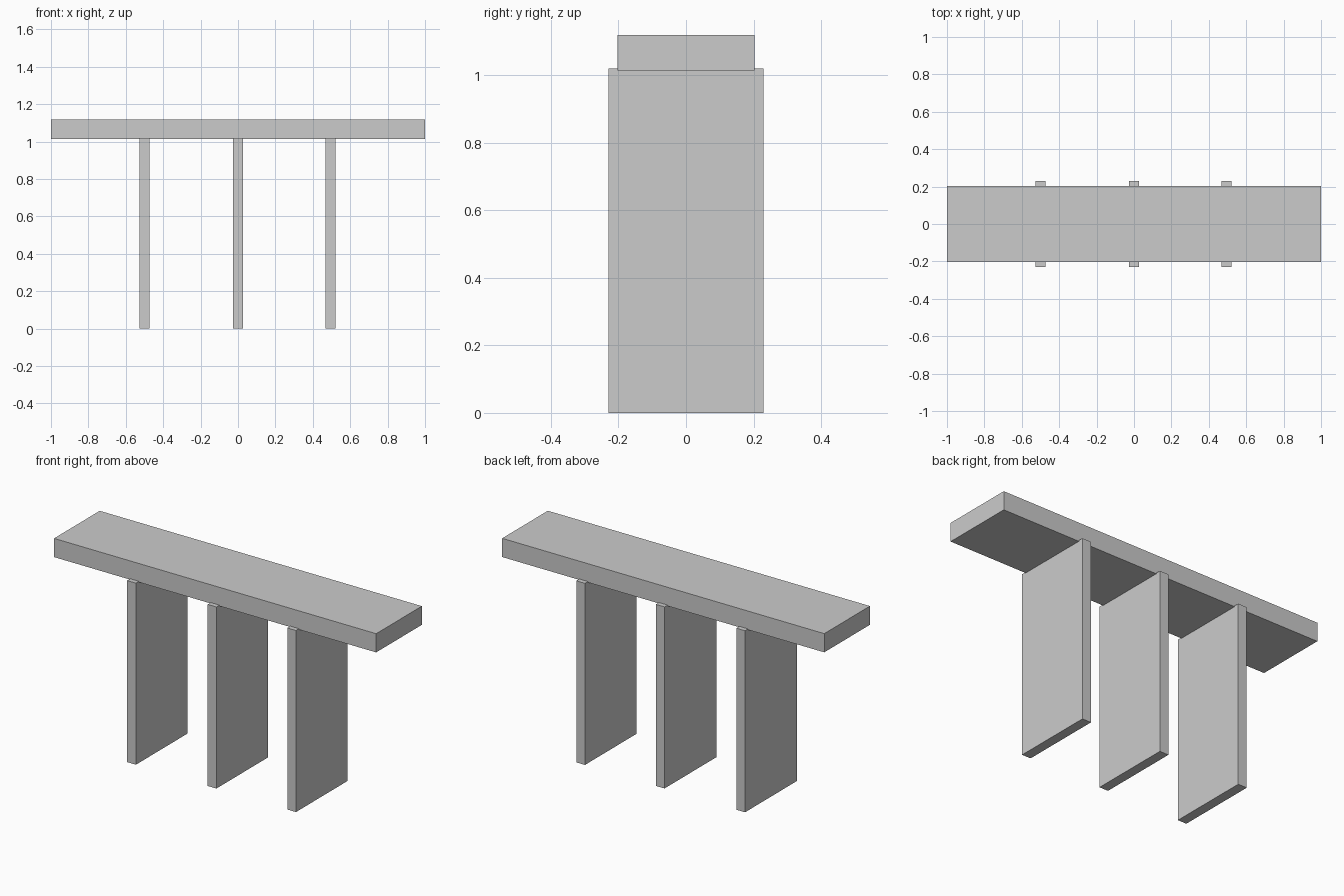
import bpy

if "Cube" in bpy.data.objects:
    bpy.data.objects.remove(bpy.data.objects["Cube"])


def box(name, lo, hi):
    """Add a box spanning the corners lo and hi."""
    centre = [(a + b) / 2 for a, b in zip(lo, hi)]
    size = [b - a for a, b in zip(lo, hi)]
    bpy.ops.mesh.primitive_cube_add(size=1, location=centre)
    obj = bpy.context.object
    obj.name = name
    obj.scale = size
    bpy.ops.object.transform_apply(location=False, rotation=False, scale=True)
    return obj


# Long plank on top
box("top_plank", (-1, -0.203, 1.014), (1, 0.202, 1.119))

# Three upright panels, slightly deeper than the plank and let into its underside
for name, x in (("left_panel", -0.5), ("middle_panel", 0.0), ("right_panel", 0.494)):
    box(name, (x - 0.027, -0.23, 0), (x + 0.027, 0.229, 1.019))
